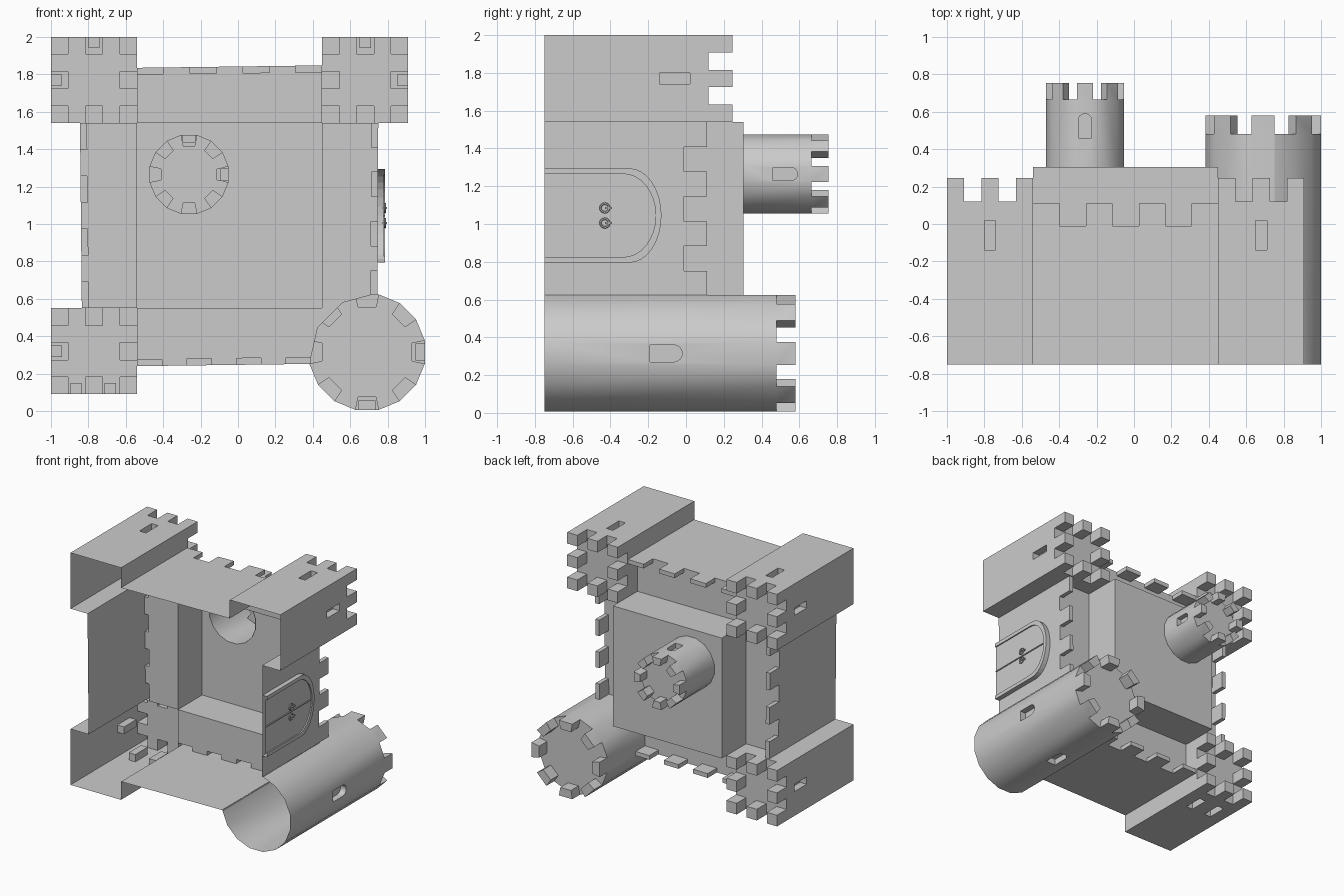
import bpy, bmesh, math
from mathutils import Vector

if "Cube" in bpy.data.objects:
    bpy.data.objects.remove(bpy.data.objects["Cube"])

BASE, DECK = -0.75, -0.01        # castle lies on its side: its "up" is +y


def P(p, y):
    return Vector((p[0], y, p[1]))


def lerp(a, b, t):
    return (a[0] + (b[0] - a[0]) * t, a[1] + (b[1] - a[1]) * t)


def face(bm, pts):
    bm.faces.new([bm.verts.new(v) for v in pts])


def finish(bm, name, smooth=False):
    bmesh.ops.remove_doubles(bm, verts=bm.verts[:], dist=1e-4)
    bmesh.ops.recalc_face_normals(bm, faces=bm.faces[:])
    me = bpy.data.meshes.new(name)
    bm.to_mesh(me)
    bm.free()
    ob = bpy.data.objects.new(name, me)
    bpy.context.collection.objects.link(ob)
    if smooth:
        bpy.context.view_layer.objects.active = ob
        ob.select_set(True)
        bpy.ops.object.shade_smooth_by_angle(angle=math.radians(35))
        ob.select_set(False)
    return ob


def panel(bm, p, q, y0, y1, centre=None, wins=()):
    """Upright wall from p to q; windows are (fraction, width, y0, y1, arched, depth)."""
    outer = [P(p, y0), P(q, y0), P(q, y1), P(p, y1)]
    if not wins:
        face(bm, outer)
        return
    d = (P(q, 0) - P(p, 0)).normalized()
    n = Vector((-d.z, 0, d.x))
    if n.dot(P(centre, 0) - P(p, 0)) < 0:
        n = -n
    loops = [outer]
    for t, w, a, b, arched, depth in wins:
        c, h = P(lerp(p, q, t), 0), w / 2
        uv = [(-h, a), (h, a)]
        if arched:
            uv += [(h * math.cos(k * math.pi / 8), b - h + h * math.sin(k * math.pi / 8)) for k in range(9)]
        else:
            uv += [(h, b), (-h, b)]
        loop = [c + d * u + Vector((0, v, 0)) for u, v in uv]
        loops.append(loop)
        back = [v + n * depth for v in loop]
        face(bm, back)
        for i in range(len(loop)):
            j = (i + 1) % len(loop)
            face(bm, [loop[i], loop[j], back[j], back[i]])
    edges = []
    for loop in loops:
        vs = [bm.verts.new(v) for v in loop]
        edges += [bm.edges.new((vs[i], vs[i - 1])) for i in range(len(vs))]
    bmesh.ops.triangle_fill(bm, edges=edges, use_beauty=True)


def merlon(bm, quad, y0, y1):
    """Hollow block rising from the deck."""
    face(bm, [P(p, y1) for p in quad])
    for i in range(4):
        panel(bm, quad[i - 1], quad[i], y0, y1)


# square corner towers
def square_tower(name, o, c, s, wx, wz):
    bm = bmesh.new()
    top, mid = 0.12, lerp(o, c, 0.5)
    win = lambda ts: [(t, 0.06, -0.14, 0.02, False, 0.06) for t in ts]
    panel(bm, (o[0], o[1]), (o[0], c[1]), BASE, top, mid, win(wx))
    panel(bm, (o[0], o[1]), (c[0], o[1]), BASE, top, mid, win(wz))
    panel(bm, (c[0], o[1]), (c[0], s[1]), BASE, top)
    panel(bm, (c[0], s[1]), c, DECK, top)
    panel(bm, (o[0], c[1]), (s[0], c[1]), BASE, top)
    panel(bm, (s[0], c[1]), c, DECK, top)
    g = lambda i, j: (o[0] + (c[0] - o[0]) * i / 5, o[1] + (c[1] - o[1]) * j / 5)
    for i in range(5):
        for j in range(5):
            quad = [g(i, j), g(i + 1, j), g(i + 1, j + 1), g(i, j + 1)]
            if i % 2 == 0 and j % 2 == 0 and (i, j) != (2, 2):
                merlon(bm, quad, top, 0.245)
            else:
                face(bm, [P(p, top) for p in quad])
    finish(bm, name)


square_tower("tower_upper_left", (-1, 2), (-0.54, 1.54), (-0.845, 1.835), [0.5], [0.5])
square_tower("tower_upper_right", (0.91, 2), (0.45, 1.54), (0.745, 1.848), [0.5], [0.5])
square_tower("tower_lower_left", (-1, 0.09), (-0.54, 0.55), (-0.835, 0.24), [0.5], [0.29, 0.69])


# round towers
def round_tower(name, c, r, y0, top, crest, depth, win, sides_with_window, inside=None):
    bm = bmesh.new()
    N = 16

    def ring(k, rad):
        a = (k - 0.5) * 2 * math.pi / N
        return (c[0] + rad * math.cos(a), c[1] + rad * math.sin(a))
    for k in range(N):
        p, q = ring(k, r), ring(k + 1, r)
        pi, qi = ring(k, r - depth), ring(k + 1, r - depth)
        m = lerp(p, q, 0.5)
        start = DECK if inside and inside(m) else y0
        panel(bm, p, q, start, top, c, [win] if k in sides_with_window else ())
        if k % 2 == 0:
            merlon(bm, [p, q, qi, pi], top, crest)
        else:
            face(bm, [P(v, top) for v in (p, q, qi, pi)])
    face(bm, [P(ring(k, r - depth), top) for k in range(N)])
    finish(bm, name, True)


round_tower("round_corner_tower", (0.69, 0.315), 0.315, BASE, 0.48, 0.58, 0.07,
            (0.5, 0.09, -0.19, -0.02, True, 0.05), (0, 12),
            lambda m: m[0] < 0.745 and m[1] > 0.255)
round_tower("round_keep_turret", (-0.262, 1.265), 0.213, 0.30, 0.665, 0.755, 0.06,
            (0.5, 0.07, 0.46, 0.59, True, 0.04), (0, 4))


# curtain walls with battlements and walkway
def curtain(name, p, q, n, kp, kq):
    bm = bmesh.new()
    panel(bm, p, q, BASE, DECK)
    off = lambda v: (v[0] + n[0] * 0.035, v[1] + n[1] * 0.035)
    for k in range(7):
        a, b = lerp(p, q, k / 7), lerp(p, q, (k + 1) / 7)
        quad = [a, b, off(b), off(a)]
        if k % 2 == 0:
            merlon(bm, quad, DECK, 0.11)
        else:
            face(bm, [P(v, DECK) for v in quad])
    face(bm, [P(v, DECK) for v in (off(p), off(q), kq, kp)])
    finish(bm, name)


A, B, C, D = (-0.54, 1.54), (0.45, 1.54), (0.45, 0.55), (-0.54, 0.55)
curtain("wall_top", (-0.54, 1.835), (0.45, 1.848), (0, -1), A, B)
curtain("wall_left", (-0.845, 1.54), (-0.835, 0.55), (1, 0), A, D)
curtain("wall_right", (0.75, 1.54), (0.745, 0.62), (-1, 0), B, C)
curtain("wall_bottom", (-0.54, 0.24), (0.39, 0.252), (0, 1), D, C)

# central keep, opened under the turret
bm = bmesh.new()
corners = [A, B, C, D]
edges = []
for i in range(4):
    panel(bm, corners[i - 1], corners[i], DECK, 0.305)
hole = [(-0.262 + 0.213 * math.cos((k - 0.5) * math.pi / 8),
         1.265 + 0.213 * math.sin((k - 0.5) * math.pi / 8)) for k in range(16)]
for loop in (corners, hole):
    vs = [bm.verts.new(P(v, 0.305)) for v in loop]
    edges += [bm.edges.new((vs[i], vs[i - 1])) for i in range(len(vs))]
bmesh.ops.triangle_fill(bm, edges=edges, use_beauty=True)
face(bm, [P(v, DECK) for v in (C, (0.58, 0.6), (0.4, 0.42))])
finish(bm, "keep")


# arched double door
def arch(h, tip, x):
    pts = [(-h, BASE)] + [(-h * math.cos(k * math.pi / 16), tip - 0.17 + 0.17 * math.sin(k * math.pi / 16))
                          for k in range(17)] + [(h, BASE)]
    return [Vector((x, y, 1.045 + z)) for z, y in pts]


bm = bmesh.new()
rings = [arch(0.25, -0.13, 0.745), arch(0.25, -0.13, 0.787), arch(0.22, -0.16, 0.787), arch(0.22, -0.16, 0.777)]
for a, b in zip(rings, rings[1:]):
    for i in range(len(a) - 1):
        face(bm, [a[i], a[i + 1], b[i + 1], b[i]])
face(bm, rings[-1])
finish(bm, "door")


def bar(name, loc, size):
    bm = bmesh.new()
    bmesh.ops.create_cube(bm, size=1)
    for v in bm.verts:
        v.co = Vector(loc) + Vector(v.co[i] * size[i] for i in range(3))
    finish(bm, name)


bar("door_centre_strip", (0.779, -0.455, 1.045), (0.01, 0.59, 0.008))

# ring handles
for side in (-1, 1):
    z = 1.045 + side * 0.04
    bpy.ops.mesh.primitive_torus_add(major_segments=16, minor_segments=6, major_radius=0.023, minor_radius=0.006,
                                     location=(0.786, -0.43, z), rotation=(0, math.pi / 2, 0))
    bpy.context.object.name = "door_ring"
    bpy.ops.object.shade_smooth_by_angle()
    bar("ring_mount", (0.785, -0.41, z), (0.025, 0.035, 0.01))
